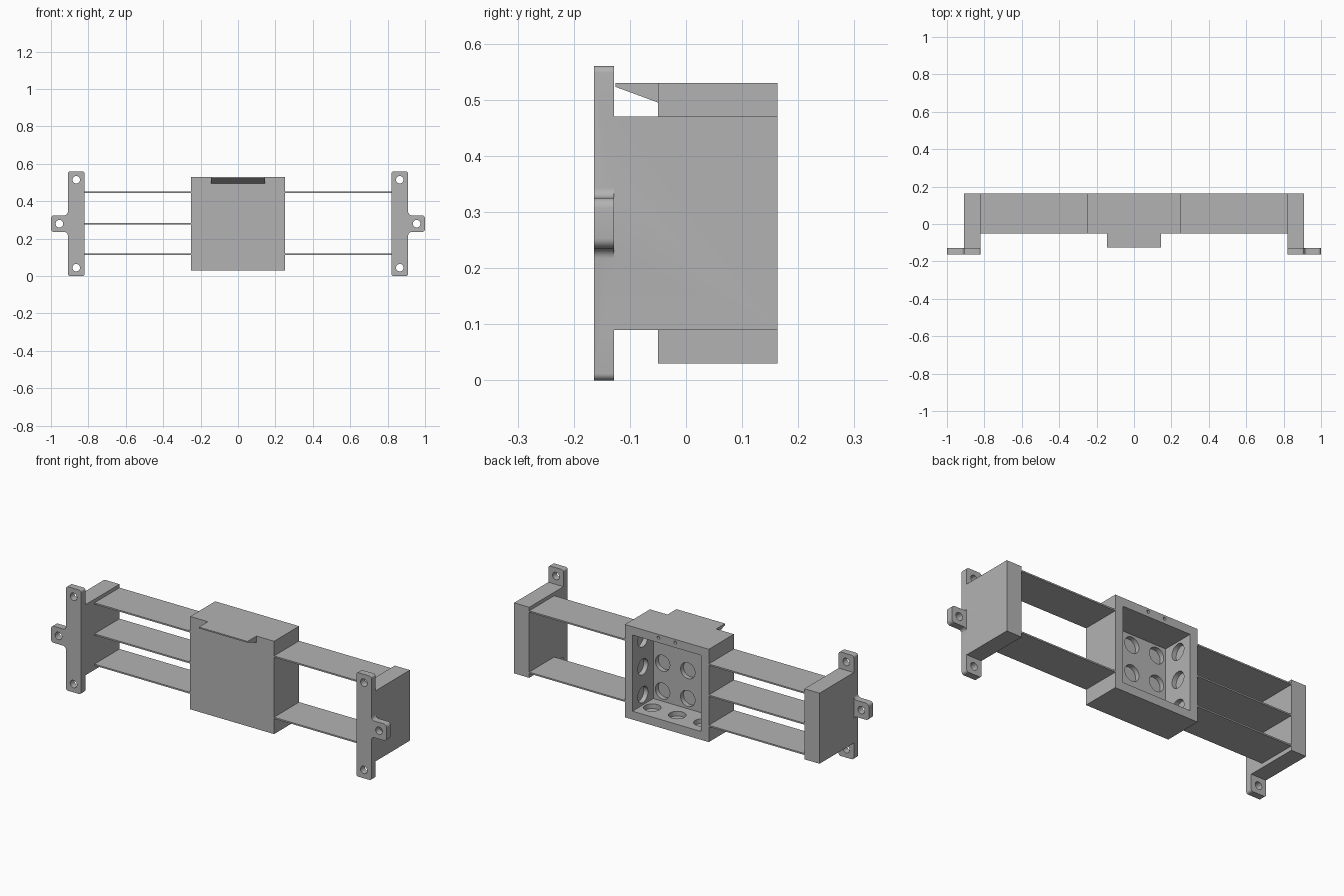
import bpy, bmesh, math
from mathutils import Matrix, Vector

cube = bpy.data.objects.get("Cube")
if cube:
    bpy.data.objects.remove(cube, do_unlink=True)

grey = bpy.data.materials.new("plain_grey")
grey.use_nodes = True
grey.diffuse_color = (0.45, 0.45, 0.45, 1)
grey.node_tree.nodes["Principled BSDF"].inputs["Base Color"].default_value = (0.45, 0.45, 0.45, 1)

BACK = 0.163      # shared rear plane
FRONT = -0.05     # front of the box and rails
MID = 0.28        # height of the centre line


def finish(name, bm):
    bmesh.ops.recalc_face_normals(bm, faces=bm.faces)
    mesh = bpy.data.meshes.new(name)
    bm.to_mesh(mesh)
    bm.free()
    mesh.materials.append(grey)
    ob = bpy.data.objects.new(name, mesh)
    bpy.context.collection.objects.link(ob)
    return ob


def box(name, x, y, z):
    bm = bmesh.new()
    bmesh.ops.create_cube(bm, size=1)
    for v in bm.verts:
        v.co = [lo + (c + 0.5) * (hi - lo) for c, (lo, hi) in zip(v.co, (x, y, z))]
    return finish(name, bm)


def prism(name, points, axis, lo, hi):
    """Extrude a 2D outline along x or y."""
    bm = bmesh.new()
    place = (lambda p: (lo, p[0], p[1])) if axis == "X" else (lambda p: (p[0], lo, p[1]))
    face = bm.faces.new([bm.verts.new(place(p)) for p in points])
    new = bmesh.ops.extrude_face_region(bm, geom=[face])["geom"]
    step = Vector((hi - lo, 0, 0) if axis == "X" else (0, hi - lo, 0))
    bmesh.ops.translate(bm, vec=step, verts=[g for g in new if isinstance(g, bmesh.types.BMVert)])
    return finish(name, bm)


def cylinders(name, items, sides=32):
    """Each item is centre, axis, radius, length."""
    bm = bmesh.new()
    turn = {"X": Matrix.Rotation(math.pi / 2, 4, "Y"), "Y": Matrix.Rotation(math.pi / 2, 4, "X"),
            "Z": Matrix.Identity(4)}
    for centre, axis, radius, length in items:
        bmesh.ops.create_cone(bm, cap_ends=True, segments=sides, radius1=radius, radius2=radius,
                              depth=length, matrix=Matrix.Translation(centre) @ turn[axis])
    return finish(name, bm)


def combine(ob, other, operation):
    mod = ob.modifiers.new("combine", "BOOLEAN")
    mod.operation, mod.solver, mod.object = operation, "EXACT", other
    bpy.context.view_layer.objects.active = ob
    bpy.ops.object.modifier_apply(modifier=mod.name)
    bpy.data.objects.remove(other, do_unlink=True)


def smooth(ob):
    bpy.ops.object.select_all(action="DESELECT")
    ob.select_set(True)
    bpy.context.view_layer.objects.active = ob
    bpy.ops.object.shade_smooth_by_angle(angle=math.radians(30))


def rounded(corners, steps=6):
    """Round every right-angled corner (x, z, radius) of an outline."""
    out = []
    for i, (x, z, r) in enumerate(corners):
        p = Vector((x, z))
        a = (Vector(corners[i - 1][:2]) - p).normalized()
        b = (Vector(corners[(i + 1) % len(corners)][:2]) - p).normalized()
        for k in range(steps + 1):
            t = k / steps * math.pi / 2
            out.append(p + r * ((1 - math.sin(t)) * a + (1 - math.cos(t)) * b))
    return out


# Central box with an open back
shell = box("central_box", (-0.25, 0.25), (FRONT, BACK), (0.03, 0.53))
combine(shell, box("cavity", (-0.205, 0.205), (-0.015, 0.2), (0.075, 0.485)), "DIFFERENCE")

# Round knockout recesses in the front wall, side walls and floor
grid = (-0.15, 0, 0.15)
recesses = [((x, -0.022, MID + z), "Y", 0.043, 0.036) for x in grid for z in grid]
recesses += [((s * 0.212, 0.074, MID + z), "X", 0.043, 0.036) for s in (-1, 1) for z in grid]
recesses += [((x, 0.074, 0.068), "Z", 0.043, 0.036) for x in grid]
combine(shell, cylinders("recesses", recesses), "DIFFERENCE")

# Two pin holes in the top of the rear rim
combine(shell, cylinders("pin_holes", [((s * 0.05, BACK, 0.512), "Y", 0.008, 0.1) for s in (-1, 1)], 16),
        "DIFFERENCE")

# Wedge lip at the top of the front
lip = prism("lip", [(-0.04, 0.53), (-0.126, 0.53), (-0.126, 0.523), (FRONT, 0.495), (-0.04, 0.495)],
            "X", -0.145, 0.145)
combine(shell, lip, "UNION")
smooth(shell)

# End brackets: drilled plate with a side ear, and a solid block behind
for side, s in (("left", 1), ("right", -1)):
    outline = rounded([
        (0.82, 0, 0.012), (0.91, 0, 0.012), (0.91, 0.235, 0.018), (1, 0.235, 0.018),
        (1, 0.325, 0.018), (0.91, 0.325, 0.018), (0.91, 0.56, 0.012), (0.82, 0.56, 0.012)])
    plate = prism(side + "_bracket", [(s * x, z) for x, z in outline], "Y", -0.164, -0.128)
    holes = [((s * x, -0.146, z), "Y", 0.02, 0.1) for x, z in ((0.865, 0.045), (0.865, 0.515), (0.955, MID))]
    combine(plate, cylinders("screw_holes", holes), "DIFFERENCE")
    block = box("block", sorted((s * 0.82, s * 0.91)), (-0.15, BACK), (0.09, 0.47))
    combine(plate, block, "UNION")
    smooth(plate)

# Thin flat rails; the middle one is on the right side only
rails = [("left", 1, "lower", 0.117), ("left", 1, "upper", 0.447),
         ("right", -1, "lower", 0.117), ("right", -1, "middle", MID), ("right", -1, "upper", 0.447)]
for side, s, level, z in rails:
    box(f"{side}_{level}_rail", sorted((s * 0.25, s * 0.82)), (FRONT, BACK), (z - 0.004, z + 0.004))
